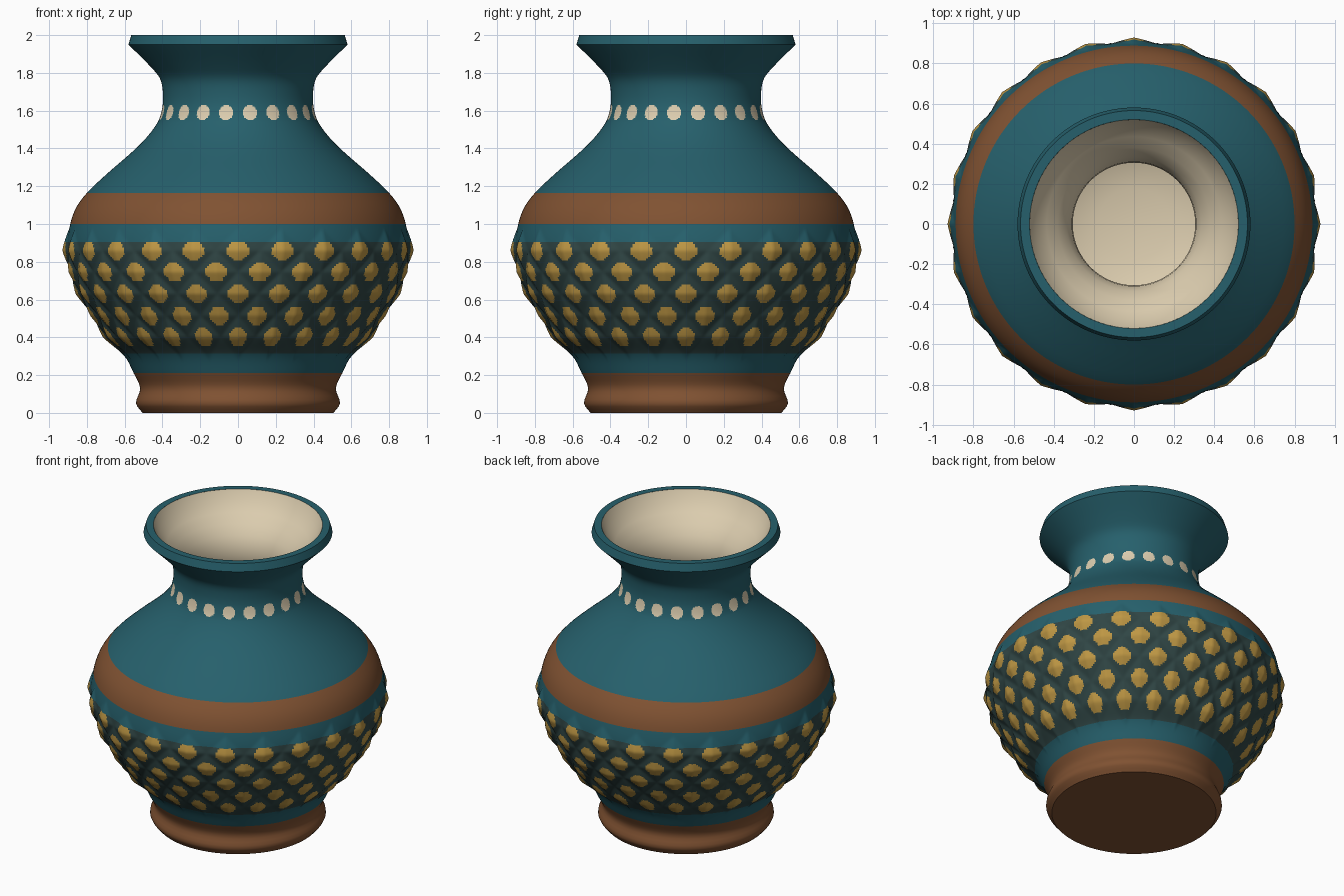
import bpy, bmesh, math

if "Cube" in bpy.data.objects:
    bpy.data.objects.remove(bpy.data.objects["Cube"])

# ---------- flat colours ----------
def srgb(r, g, b):
    f = lambda c: (c / 255 / 12.92) if c < 11 else ((c / 255 + 0.055) / 1.055) ** 2.4
    return (f(r), f(g), f(b), 1.0)

def material(name, rgb):
    m = bpy.data.materials.new(name)
    m.diffuse_color = srgb(*rgb)
    m.use_nodes = True
    m.node_tree.nodes["Principled BSDF"].inputs["Base Color"].default_value = m.diffuse_color
    return m

TEAL, BROWN, DARK, GOLD, CREAM = range(5)
MATS = [material("teal glaze", (38, 96, 108)),
        material("brown band", (128, 82, 50)),
        material("dark lattice", (48, 70, 69)),
        material("gold knobs", (190, 151, 68)),
        material("cream slip", (220, 205, 175))]

# ---------- outer profile (z, radius), smoothly interpolated ----------
PROFILE = [(0, .505), (.05, .54), (.13, .518), (.21, .552), (.31, .605), (.40, .69),
           (.515, .765), (.63, .835), (.745, .88), (.865, .905), (1.0, .888),
           (1.09, .855), (1.17, .795), (1.26, .70), (1.42, .52), (1.53, .43),
           (1.61, .402), (1.69, .397), (1.77, .413), (1.835, .465), (1.95, .58), (2.0, .565)]

def slope(i):
    a, b = PROFILE[max(i - 1, 0)], PROFILE[min(i + 1, len(PROFILE) - 1)]
    return (b[1] - a[1]) / (b[0] - a[0])

def radius(z):
    i = max(k for k in range(len(PROFILE) - 1) if PROFILE[k][0] <= z + 1e-6)
    (z0, r0), (z1, r1) = PROFILE[i], PROFILE[i + 1]
    h = z1 - z0
    t = (z - z0) / h
    m0, m1 = slope(i) * h, slope(i + 1) * h
    if i == len(PROFILE) - 2:          # crisp lip bevel
        return r0 + (r1 - r0) * t
    if i == len(PROFILE) - 3:
        m1 = r1 - r0
    return ((2*t**3 - 3*t**2 + 1) * r0 + (t**3 - 2*t**2 + t) * m0
            + (3*t**2 - 2*t**3) * r1 + (t**3 - t**2) * m1)

# ---------- belly knobs: 5 staggered rows of 24 ----------
ROW0, ROW_STEP, COL = 0.40, 0.115, math.radians(7.5)

def nearest_knob(theta, z):
    """Offset (u, v) to the closest knob in lattice units."""
    best = (9, 9)
    for row in range(5):
        v = abs(z - ROW0 - row * ROW_STEP) / ROW_STEP
        x = theta / COL - row % 2
        u = abs((x + 1) % 2 - 1)
        if u + v < sum(best):
            best = (u, v)
    return best

def bump(theta, z):
    if not 0.28 < z < 0.98:
        return 0.0
    return 0.025 * max(0.0, 1 - sum(nearest_knob(theta, z)))

def vase_colour(theta, r, z):
    if z < 0.21 or 1.0 < z < 1.165:
        return BROWN
    if 0.315 < z < 0.905:
        u, v = nearest_knob(theta, z)
        return GOLD if u + v < 0.62 and u < 0.48 and v < 0.43 else DARK
    if 1.54 < z < 1.64:                # ring of 20 neck dots
        step = math.radians(18)
        d = (theta % step - step / 2) * r
        if math.hypot(d, z - 1.59) < 0.039:
            return CREAM
    return TEAL

# ---------- lathe ----------
def lathe(name, rings, segs, colour, offset=lambda t, z: 0.0):
    verts, faces, mats = [], [], []
    for r, z in rings:
        for j in range(segs):
            t = math.tau * j / segs
            q = r + offset(t, z) if r > 0 else 0
            verts.append((q * math.cos(t), q * math.sin(t), z))
    for i in range(len(rings) - 1):
        r = (rings[i][0] + rings[i + 1][0]) / 2
        z = (rings[i][1] + rings[i + 1][1]) / 2
        for j in range(segs):
            k = (j + 1) % segs
            faces.append((i*segs + j, i*segs + k, (i+1)*segs + k, (i+1)*segs + j))
            mats.append(colour(math.tau * (j + .5) / segs, r, z))
    me = bpy.data.meshes.new(name)
    me.from_pydata(verts, [], faces)
    for m in MATS:
        me.materials.append(m)
    me.polygons.foreach_set("material_index", mats)
    bm = bmesh.new()
    bm.from_mesh(me)
    bmesh.ops.remove_doubles(bm, verts=bm.verts, dist=1e-5)
    bm.to_mesh(me)
    bm.free()
    ob = bpy.data.objects.new(name, me)
    bpy.context.collection.objects.link(ob)
    bpy.ops.object.select_all(action='DESELECT')
    ob.select_set(True)
    bpy.context.view_layer.objects.active = ob
    bpy.ops.object.shade_smooth_by_angle(angle=math.radians(40))
    return ob

# ring heights: fine where the pattern needs it, coarse elsewhere
zs = []
for a, b, n in [(0, .05, 3), (.05, .21, 8), (.21, .315, 6), (.315, .905, 60), (.905, 1.0, 8),
                (1.0, 1.165, 7), (1.165, 1.54, 14), (1.54, 1.64, 18), (1.64, 1.95, 16), (1.95, 2.0, 2)]:
    zs += [a + (b - a) * k / n for k in range(n)]
zs.append(2.0)

# outer body with foot, belly, neck and flat rim
body = [(0, 0)] + [(radius(z), z) for z in zs] + [(.52, 2.0)]
lathe("vase_body", body, 480, vase_colour, lambda t, z: bump(t, z))

# hollow interior
inside = [(.52, 2.0), (.485, 1.93), (.435, 1.88), (.38, 1.83), (.335, 1.77), (.31, 1.71),
          (.305, 1.65), (.312, 1.58), (.35, 1.51), (.43, 1.42), (.61, 1.26), (.72, 1.14),
          (.78, 1.0), (.80, .88), (.77, .72), (.71, .60), (.62, .45), (.52, .31),
          (.43, .20), (.32, .14), (.18, .11), (0, .10)]
lathe("inner_liner", inside, 96, lambda t, r, z: CREAM)
